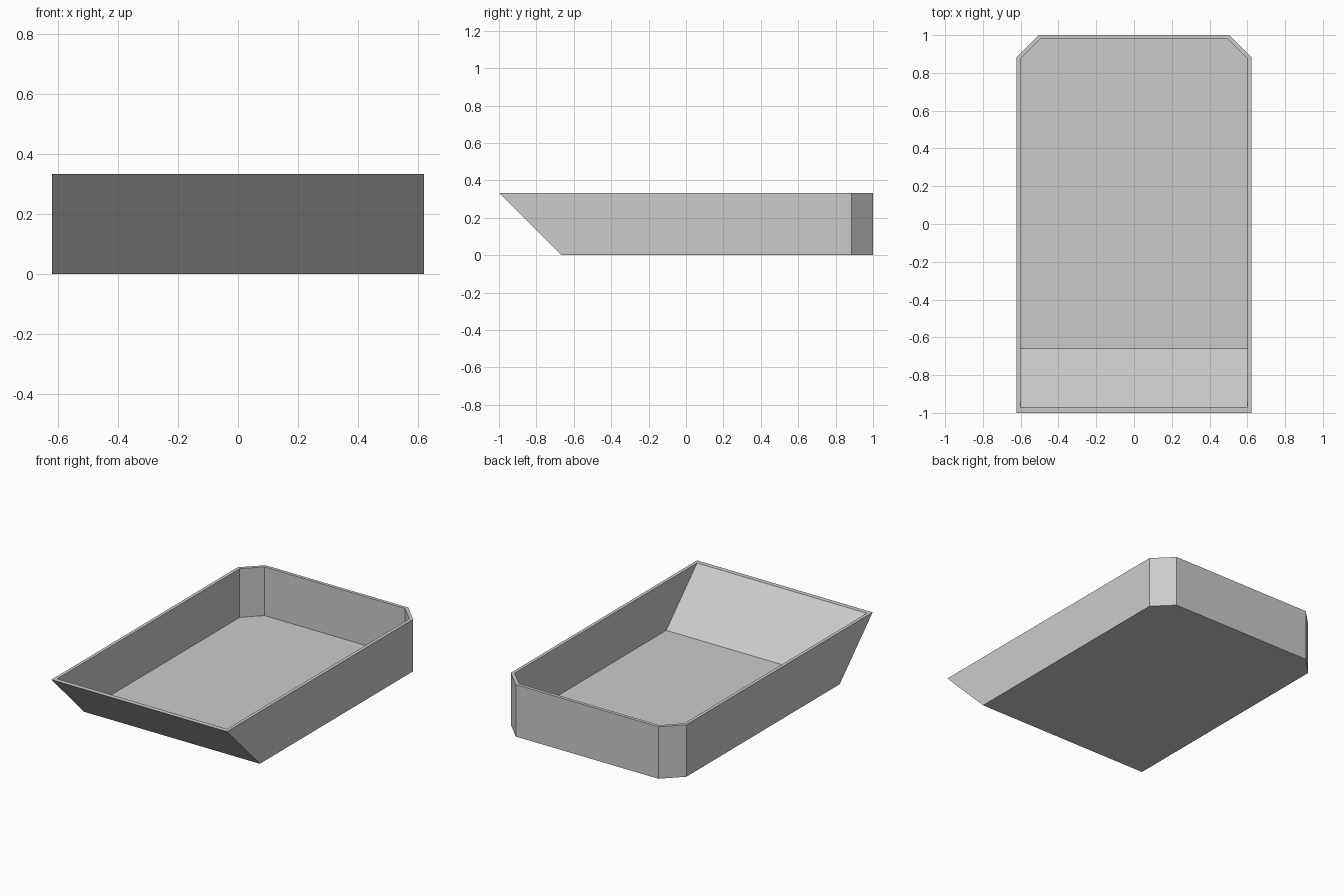
import bpy
import bmesh

cube = bpy.data.objects.get("Cube")
if cube:
    bpy.data.objects.remove(cube, do_unlink=True)

HALF_WIDTH = 0.622
HEIGHT = 0.333
WALL = 0.021
CHAMFER = 0.116

grey = bpy.data.materials.new("plain_grey")
grey.use_nodes = True
grey.diffuse_color = (0.6, 0.6, 0.6, 1)
grey.node_tree.nodes["Principled BSDF"].inputs["Base Color"].default_value = (0.6, 0.6, 0.6, 1)


def outline(bm, inset, z):
    """Tray outline at height z: sloped front edge, two chamfered back corners."""
    x = HALF_WIDTH - inset
    back = 1 - inset
    front = -1 + (HEIGHT - z) + inset * 2 ** 0.5   # 45 degree front wall
    cut = CHAMFER - inset * (2 - 2 ** 0.5)         # keeps wall thickness even
    points = [(-x, front), (x, front), (x, back - cut),
              (x - cut, back), (cut - x, back), (-x, back - cut)]
    return [bm.verts.new((px, py, z)) for px, py in points]


# Open tray: outside wall, rim, inside wall and floor
bm = bmesh.new()
rings = [outline(bm, 0, 0), outline(bm, 0, HEIGHT),
         outline(bm, WALL, HEIGHT), outline(bm, WALL, WALL)]
for low, high in zip(rings, rings[1:]):
    for i in range(len(low)):
        j = (i + 1) % len(low)
        bm.faces.new((low[i], low[j], high[j], high[i]))
bm.faces.new(rings[0][::-1])
bm.faces.new(rings[-1])
bmesh.ops.recalc_face_normals(bm, faces=bm.faces)

mesh = bpy.data.meshes.new("tray")
bm.to_mesh(mesh)
bm.free()
mesh.materials.append(grey)
tray = bpy.data.objects.new("tray", mesh)
bpy.context.collection.objects.link(tray)
